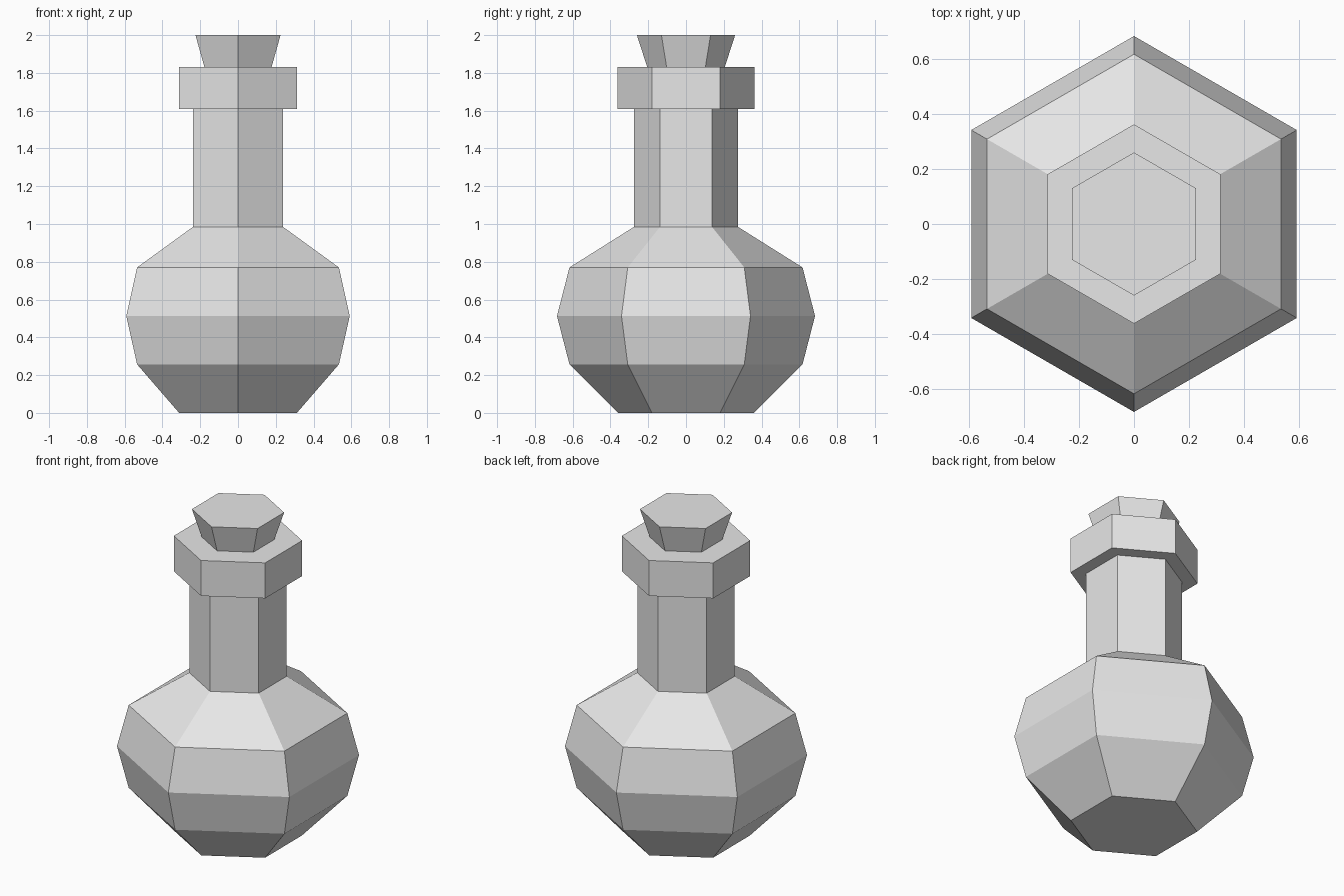
import bpy
import bmesh
from math import cos, sin, radians

cube = bpy.data.objects.get("Cube")
if cube:
    bpy.data.objects.remove(cube, do_unlink=True)

SIDES = 6

grey = bpy.data.materials.new("light grey")
grey.use_nodes = True
colour = (0.8, 0.8, 0.8, 1)
grey.diffuse_color = colour
grey.node_tree.nodes["Principled BSDF"].inputs["Base Color"].default_value = colour


def turned_part(name, profile):
    """Closed hexagonal solid from (radius, height) rings, corners on the y axis."""
    bm = bmesh.new()
    rings = []
    for radius, z in profile:
        angles = [radians(90 + 360 * i / SIDES) for i in range(SIDES)]
        rings.append([bm.verts.new((radius * cos(a), radius * sin(a), z)) for a in angles])
    for low, high in zip(rings, rings[1:]):
        for i in range(SIDES):
            j = (i + 1) % SIDES
            bm.faces.new((low[i], low[j], high[j], high[i]))
    bm.faces.new(rings[0][::-1])
    bm.faces.new(rings[-1])
    bmesh.ops.recalc_face_normals(bm, faces=bm.faces)
    mesh = bpy.data.meshes.new(name)
    bm.to_mesh(mesh)
    bm.free()
    mesh.materials.append(grey)
    obj = bpy.data.objects.new(name, mesh)
    bpy.context.collection.objects.link(obj)
    return obj


# Bulb, shoulder, neck and lip as one continuous profile
turned_part("bottle", [
    (0.36, 0), (0.617, 0.257), (0.683, 0.513), (0.617, 0.77),
    (0.275, 0.985), (0.275, 1.61), (0.362, 1.61), (0.362, 1.83),
])

# Flared stopper resting in the lip
turned_part("stopper", [(0.205, 1.83), (0.26, 2)])
